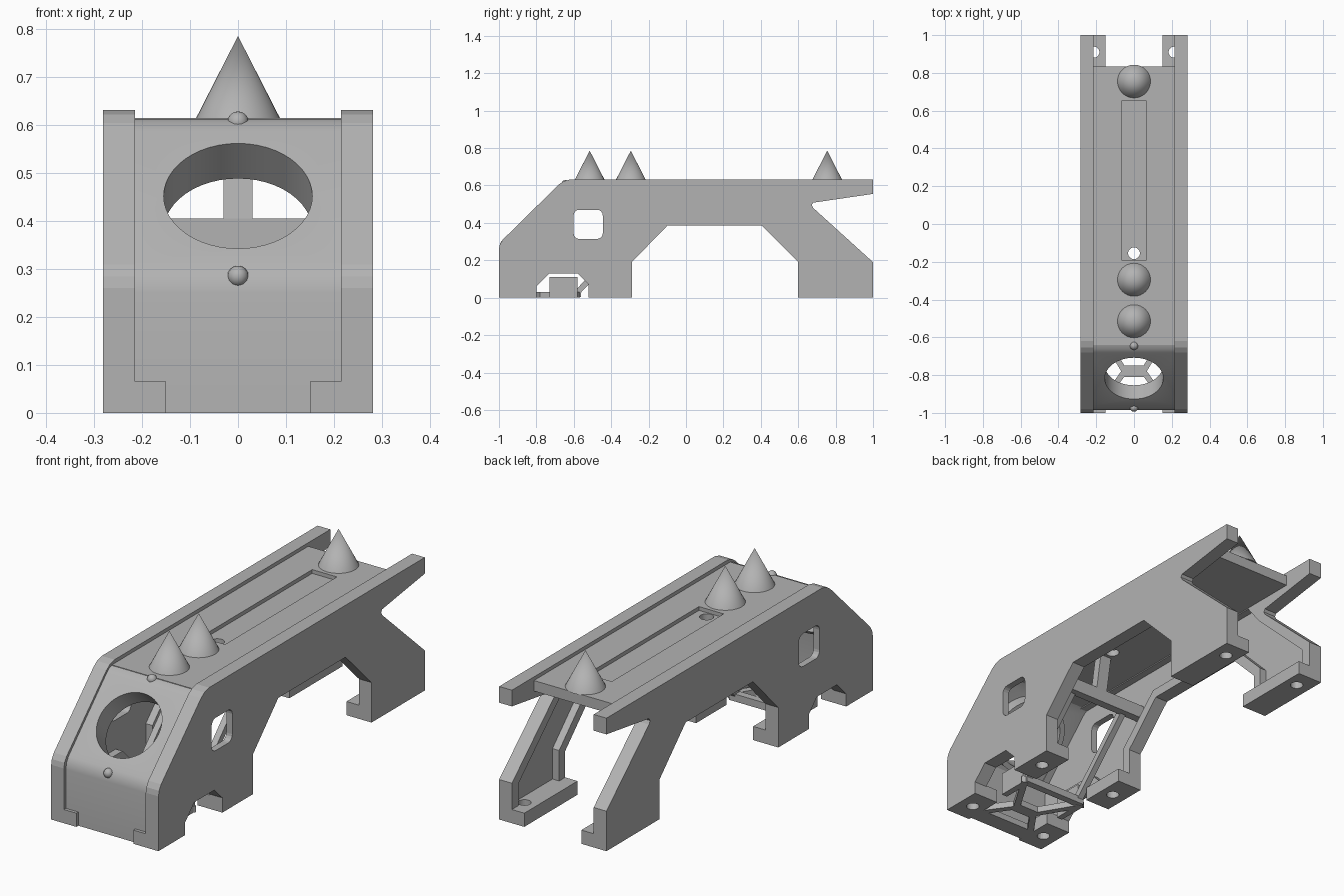
import bpy, bmesh, math
from mathutils import Vector, Matrix

cube = bpy.data.objects.get("Cube")
if cube:
    bpy.data.objects.remove(cube, do_unlink=True)

grey = bpy.data.materials.new("plain grey")
grey.use_nodes = True
grey.diffuse_color = (0.45, 0.45, 0.45, 1)
grey.node_tree.nodes["Principled BSDF"].inputs["Base Color"].default_value = (0.45, 0.45, 0.45, 1)


def finish(name, bm):
    bmesh.ops.recalc_face_normals(bm, faces=bm.faces[:])
    mesh = bpy.data.meshes.new(name)
    bm.to_mesh(mesh)
    bm.free()
    mesh.materials.append(grey)
    ob = bpy.data.objects.new(name, mesh)
    bpy.context.collection.objects.link(ob)
    return ob


def slab(name, profile, x0, x1):
    """Extrude a side profile (y, z) from x0 to x1."""
    bm = bmesh.new()
    face = bm.faces.new([bm.verts.new((x0, y, z)) for y, z in profile])
    new = bmesh.ops.extrude_face_region(bm, geom=[face])["geom"]
    bmesh.ops.translate(bm, vec=(x1 - x0, 0, 0),
                        verts=[v for v in new if isinstance(v, bmesh.types.BMVert)])
    return finish(name, bm)


def box(name, x, y, z):
    return slab(name, [(y[0], z[0]), (y[1], z[0]), (y[1], z[1]), (y[0], z[1])], *x)


def cylinder(name, centre, r1, r2, depth, axis=(0, 0, 1), sides=32):
    bm = bmesh.new()
    turn = Vector((0, 0, 1)).rotation_difference(Vector(axis)).to_matrix().to_4x4()
    bmesh.ops.create_cone(bm, cap_ends=True, segments=sides, radius1=r1, radius2=r2,
                          depth=depth, matrix=Matrix.Translation(centre) @ turn)
    return finish(name, bm)


def bar(name, a, b, w):
    """Square bar between two points."""
    a, b = Vector(a), Vector(b)
    bm = bmesh.new()
    turn = (b - a).to_track_quat("Z", "Y").to_matrix().to_4x4()
    size = Matrix.Diagonal((w, w, (b - a).length + w / 2, 1))
    bmesh.ops.create_cube(bm, size=1, matrix=Matrix.Translation((a + b) / 2) @ turn @ size)
    return finish(name, bm)


def cut(ob, *cutters):
    for c in cutters:
        mod = ob.modifiers.new("cut", "BOOLEAN")
        mod.operation, mod.solver, mod.object = "DIFFERENCE", "EXACT", c
        bpy.context.view_layer.objects.active = ob
        bpy.ops.object.modifier_apply(modifier=mod.name)
        bpy.data.objects.remove(c, do_unlink=True)


def smooth(ob):
    bpy.ops.object.select_all(action="DESELECT")
    ob.select_set(True)
    bpy.context.view_layer.objects.active = ob
    bpy.ops.object.shade_smooth_by_angle(angle=math.radians(30))


# Side walls: outline, recessed inner face, window
outline = [(-1, 0), (-1, .26), (-.995, .285), (-.98, .31), (-.68, .605), (-.655, .622),
           (-.62, .632), (1, .632), (1, .555), (.68, .508), (.672, .495), (.68, .48),
           (1, .19), (1, 0), (.6, 0), (.6, .19), (.405, .385), (-.1, .385), (-.29, .19),
           (-.29, 0), (-.52, 0), (-.52, .07), (-.58, .13), (-.73, .13), (-.8, .06), (-.8, 0)]
pocket = [(-.95, .065), (-.95, .25), (-.65, .56), (.56, .56), (.64, .46), (.95, .17),
          (.95, .065), (.645, .065), (.645, .21), (.425, .43), (-.12, .43), (-.335, .21),
          (-.335, .065), (-.475, .065), (-.475, .09), (-.56, .175), (-.75, .175), (-.845, .08),
          (-.845, .065)]
window = [(-.523 + sy * .078 + math.cos(a) * .03 - sy * .03, .392 + sz * .078 + math.sin(a) * .03 - sz * .03)
          for sy, sz, q in ((1, 1, 0), (-1, 1, 1), (-1, -1, 2), (1, -1, 3))
          for a in [(q + k / 4) * math.pi / 2 for k in range(5)]]
for side, s in (("left", 1), ("right", -1)):
    wall = slab(side + "_wall", outline, s * .215, s * .282)
    cut(wall, slab("pocket_cutter", pocket, s * .2, s * .25),
        slab("window_cutter", window, s * .1, s * .4))
    # Foot flanges with bolt holes
    for label, y0, y1, hole in (("front", -1, -.8, -.9), ("middle", -.52, -.29, -.405),
                                ("rear", .6, 1, .91)):
        foot = box(f"{side}_{label}_flange", (s * .15, s * .25), (y0, y1), (0, .065))
        for ob in (foot, wall):
            cut(ob, cylinder("bolt_cutter", (s * .212, hole, .02), .029, .029, .1, sides=20))

# Roof with shallow slot and drilled hole
roof = box("roof", (-.25, .25), (-.64, .835), (.565, .615))
cut(roof, box("slot_cutter", (-.065, .065), (-.19, .65), (.597, .7)),
    cylinder("hole_cutter", (0, -.155, .6), .031, .031, .3))

# Sloping nose with a round opening and an inner collar
nose = slab("nose_panel", [(-.985, 0), (-.985, .25), (-.98, .28), (-.965, .305), (-.68, .59),
                           (-.66, .607), (-.63, .615), (-.63, .565), (-.655, .55), (-.925, .28),
                           (-.935, .24), (-.935, 0)], -.25, .25)
normal = Vector((0, -1, 1)).normalized()
centre = Vector((0, -.815, .45))
cut(nose, cylinder("opening_cutter", centre, .155, .155, .5, normal, 48))
collar = cylinder("opening_collar", centre - normal * .065, .18, .18, .07, normal, 48)
cut(collar, cylinder("collar_cutter", centre, .155, .155, .5, normal, 48))
for ob in (nose, collar):
    smooth(ob)

# Small rounded studs above and below the opening
for label, y, z in (("upper", -.645, .607), ("lower", -.972, .285)):
    bm = bmesh.new()
    bmesh.ops.create_uvsphere(bm, u_segments=16, v_segments=8, radius=.022,
                              matrix=Matrix.Translation((0, y, z)))
    smooth(finish(label + "_stud", bm))

# Roof spikes
for label, y in (("front", -.515), ("middle", -.295), ("rear", .755)):
    smooth(cylinder(label + "_spike", (0, y, .7), .088, 0, .172))

# Inner cradle: sloping frame, cross beam, post and floor braces
for side, s in (("left", 1), ("right", -1)):
    bar(side + "_cradle_rail", (s * .15, -.58, .03), (s * .15, -.25, .37), .03)
    bar(side + "_rear_brace", (s * .17, -.58, .015), (s * .05, -.78, .015), .03)
    bar(side + "_front_brace", (s * .17, -.95, .015), (s * .05, -.78, .015), .03)
    box(side + "_floor_block", (s * .15, s * .18), (-.73, -.58), (0, .11))
box("cross_beam", (-.25, .25), (-.27, -.23), (.34, .405))
slab("centre_post", [(-.27, .4), (-.23, .4), (-.2, .57), (-.24, .57)], -.03, .03)
bar("cradle_foot", (-.16, -.58, .02), (.16, -.58, .02), .035)
box("floor_hub", (-.06, .06), (-.81, -.75), (0, .03))
box("front_sill", (-.16, .16), (-.98, -.9), (0, .03))
